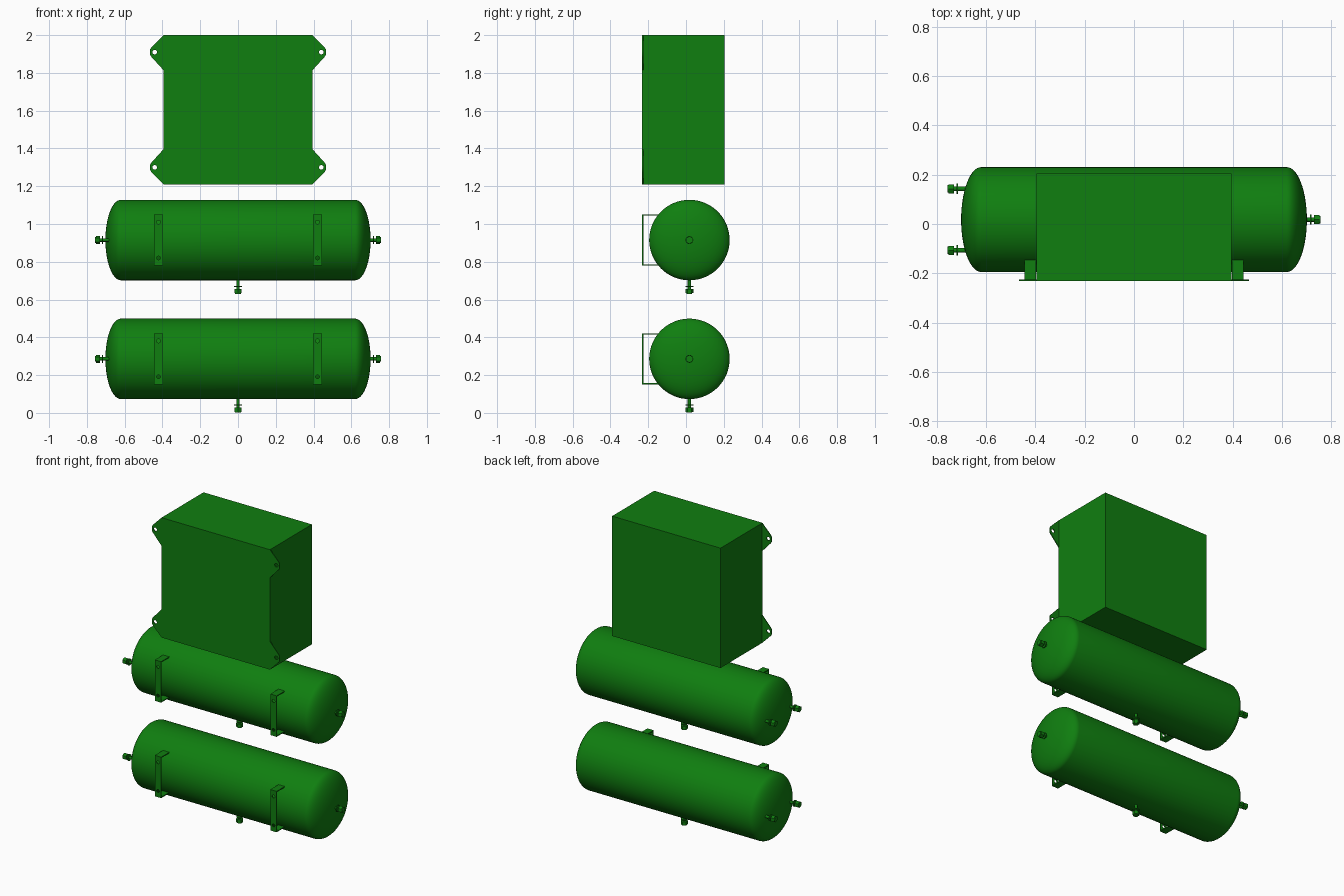
import bpy, bmesh
from math import pi, sin, cos, radians
from mathutils import Matrix, Vector

cube = bpy.data.objects.get("Cube")
if cube:
    bpy.data.objects.remove(cube)

green = bpy.data.materials.new("green_paint")
green.use_nodes = True
colour = (0.005, 0.21, 0.005, 1)
green.diffuse_color = colour
green.node_tree.nodes["Principled BSDF"].inputs["Base Color"].default_value = colour

RADIUS, HALF_STRAIGHT, DOME = 0.213, 0.62, 0.082
TANK_Y, FRONT_Y = 0.018, -0.232
THICK = 0.006


def add_object(name, bm, smooth=False):
    bmesh.ops.recalc_face_normals(bm, faces=bm.faces)
    mesh = bpy.data.meshes.new(name)
    bm.to_mesh(mesh)
    bm.free()
    obj = bpy.data.objects.new(name, mesh)
    bpy.context.collection.objects.link(obj)
    mesh.materials.append(green)
    if smooth:
        shade(obj)
    return obj


def shade(obj):
    bpy.ops.object.select_all(action='DESELECT')
    obj.select_set(True)
    bpy.context.view_layer.objects.active = obj
    bpy.ops.object.shade_smooth_by_angle(angle=radians(35))


def box(name, low, high):
    bm = bmesh.new()
    low, high = Vector(low), Vector(high)
    size = high - low
    bmesh.ops.create_cube(bm, size=1, matrix=Matrix.Translation((low + high) / 2)
                          @ Matrix.Diagonal((*size, 1)))
    return add_object(name, bm)


def plate(name, outline, holes, hole_radius):
    """Upright sheet in the xz plane at the front, pierced by round holes."""
    curve = bpy.data.curves.new(name, 'CURVE')
    curve.dimensions = '2D'
    curve.fill_mode = 'BOTH'
    curve.extrude = THICK / 2
    rings = [outline]
    for hx, hz in holes:
        rings.append([(hx + hole_radius * cos(a * pi / 12),
                       hz + hole_radius * sin(a * pi / 12)) for a in range(24)])
    for ring in rings:
        spline = curve.splines.new('POLY')
        spline.points.add(len(ring) - 1)
        for point, (x, z) in zip(spline.points, ring):
            point.co = (x, z, 0, 1)
        spline.use_cyclic_u = True
    obj = bpy.data.objects.new(name, curve)
    bpy.context.collection.objects.link(obj)
    obj.location.y = FRONT_Y + THICK / 2
    obj.rotation_euler.x = pi / 2
    curve.materials.append(green)
    bpy.ops.object.select_all(action='DESELECT')
    obj.select_set(True)
    bpy.context.view_layer.objects.active = obj
    bpy.ops.object.convert(target='MESH')
    shade(bpy.context.view_layer.objects.active)


def tank(name, z):
    """Cylinder with elliptical domed ends, turned about the x axis."""
    steps = 14
    right_end = [(HALF_STRAIGHT + DOME * cos(a * pi / 2 / steps),
                  RADIUS * sin(a * pi / 2 / steps)) for a in range(steps + 1)]
    profile = right_end + [(-x, r) for x, r in reversed(right_end)]
    bm = bmesh.new()
    verts = [bm.verts.new((x, 0, r)) for x, r in profile]
    edges = [bm.edges.new(pair) for pair in zip(verts, verts[1:])]
    bmesh.ops.spin(bm, geom=verts + edges, cent=(0, 0, 0), axis=(1, 0, 0),
                   angle=2 * pi, steps=64, use_duplicate=False)
    bmesh.ops.remove_doubles(bm, verts=bm.verts, dist=1e-5)
    obj = add_object(name, bm, True)
    obj.location = (0, TANK_Y, z)


def fitting(name, tip, direction):
    """Threaded port: neck, thin collar and hexagonal cap, ending at tip."""
    bm = bmesh.new()
    turn = Vector(direction).to_track_quat('Z', 'Y').to_matrix().to_4x4()
    # sides, radius, start and end measured back from the tip
    for sides, radius, start, end in ((16, 0.009, 0.1, 0.01),
                                      (16, 0.021, 0.043, 0.037),
                                      (6, 0.021, 0.027, 0.004),
                                      (16, 0.015, 0.01, 0)):
        bmesh.ops.create_cone(
            bm, cap_ends=True, segments=sides, radius1=radius, radius2=radius,
            depth=start - end,
            matrix=Matrix.Translation(tip) @ turn
            @ Matrix.Translation((0, 0, -(start + end) / 2)))
    add_object(name, bm, True)


def bracket(name, x, z):
    """C-shaped strap: pierced front sheet and two flanges reaching the tank."""
    w, h = 0.023, 0.135
    plate(name + "_face", [(x - w, z - h), (x + w, z - h), (x + w, z + h), (x - w, z + h)],
          [(x, z - 0.095), (x, z + 0.095)], 0.01)
    for label, edge in (("upper", z + h - THICK), ("lower", z - h)):
        box(f"{name}_{label}_flange", (x - w, FRONT_Y, edge),
            (x + w, -0.143, edge + THICK))


# Two tanks with ports and mounting brackets
for level, z in (("lower", 0.286), ("upper", 0.915)):
    tank(level + "_tank", z)
    fitting(level + "_drain_port", (0, TANK_Y, z - 0.286 + 0.001), (0, 0, -1))
    fitting(level + "_left_port", (0.757, TANK_Y, z), (1, 0, 0))
    for label, offset in (("front", -0.125), ("back", 0.125)):
        fitting(f"{level}_right_{label}_port", (-0.757, TANK_Y + offset, z), (-1, 0, 0))
    for side, x in (("left", 0.421), ("right", -0.421)):
        bracket(f"{level}_{side}_bracket", x, z)

# Cabinet and its front mounting plate with four ears
HALF, BOTTOM, TOP = 0.395, 1.21, 2.0
box("cabinet", (-HALF, FRONT_Y + THICK, BOTTOM), (HALF, 0.205, TOP))
middle = (BOTTOM + TOP) / 2
ear = [(HALF, 0.21), (0.457, 0.278), (0.466, 0.292), (0.466, 0.318),
       (0.457, 0.332), (HALF, TOP - middle)]
left_side = [(x, -d) for x, d in reversed(ear)] + ear
outline = [(x, middle + d) for x, d in left_side]
outline += [(-x, middle + d) for x, d in reversed(left_side)]
plate("mounting_plate", outline,
      [(sx * 0.441, middle + sz * 0.305) for sx in (-1, 1) for sz in (-1, 1)], 0.012)
